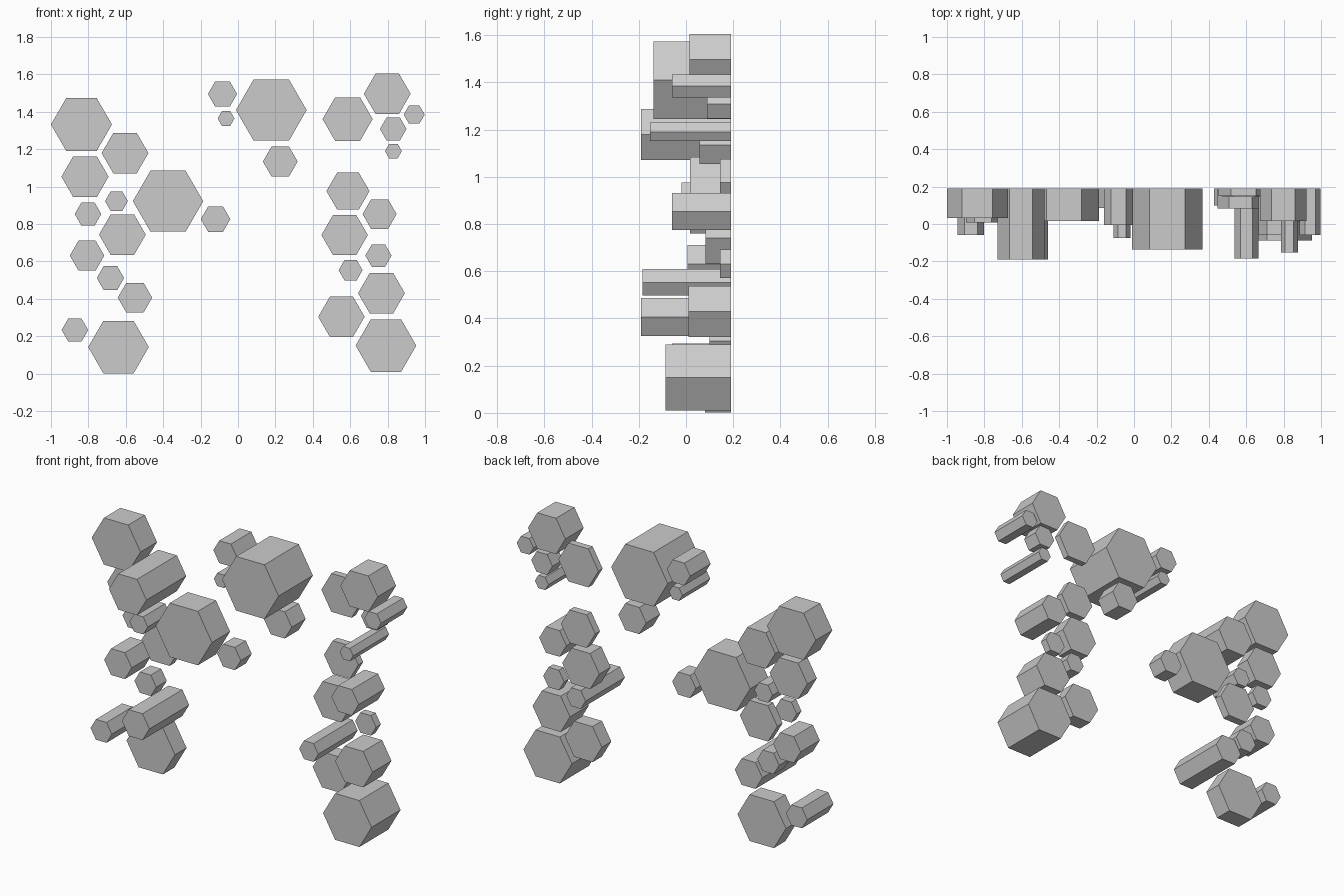
import bpy, bmesh, math

BACK = 0.19  # every column ends on the same back plane


def hex_column(name, x, z, r, front):
    """Solid hexagonal prism with its axis along y, corners left and right."""
    bm = bmesh.new()
    ring = [bm.verts.new((x + r * math.cos(i * math.pi / 3), front,
                          z + r * math.sin(i * math.pi / 3))) for i in range(6)]
    face = bm.faces.new(ring)
    out = bmesh.ops.extrude_face_region(bm, geom=[face])
    moved = [g for g in out["geom"] if isinstance(g, bmesh.types.BMVert)]
    bmesh.ops.translate(bm, verts=moved, vec=(0, BACK - front, 0))
    # keep both end caps so the column is closed
    bmesh.ops.holes_fill(bm, edges=bm.edges)
    bmesh.ops.recalc_face_normals(bm, faces=bm.faces)
    mesh = bpy.data.meshes.new(name)
    bm.to_mesh(mesh)
    bm.free()
    obj = bpy.data.objects.new(name, mesh)
    bpy.context.collection.objects.link(obj)


# Each column: x, z, radius, front y
clusters = {
    "left_hexagon": [
        (-.837, 1.332, .163, .032), (-.604, 1.179, .125, -.19),
        (-.818, 1.053, .126, .10), (-.650, .922, .061, -.02),
        (-.802, .853, .071, .145), (-.374, .922, .188, .017),
        (-.120, .826, .079, .085), (-.618, .743, .125, .14),
        (-.807, .631, .092, .007), (-.682, .511, .073, .09),
        (-.551, .406, .092, -.19), (-.872, .233, .071, -.06),
        (-.639, .142, .162, .08)],
    "middle_hexagon": [
        (-.083, 1.495, .078, -.005), (-.064, 1.364, .045, -.075),
        (.178, 1.409, .189, -.137), (.226, 1.134, .093, .057)],
    "right_hexagon": [
        (.586, 1.361, .134, .15), (.798, 1.496, .125, .015),
        (.942, 1.385, .056, -.06), (.830, 1.308, .071, .09),
        (.831, 1.190, .045, -.152), (.588, .976, .115, .145),
        (.757, .853, .091, -.06), (.570, .741, .124, .082),
        (.751, .631, .070, .145), (.602, .553, .064, -.185),
        (.767, .430, .125, .01), (.553, .304, .124, .10),
        (.791, .150, .162, -.087)],
}
for name, columns in clusters.items():
    for i, c in enumerate(columns, 1):
        hex_column(f"{name}_{i}", *c)
